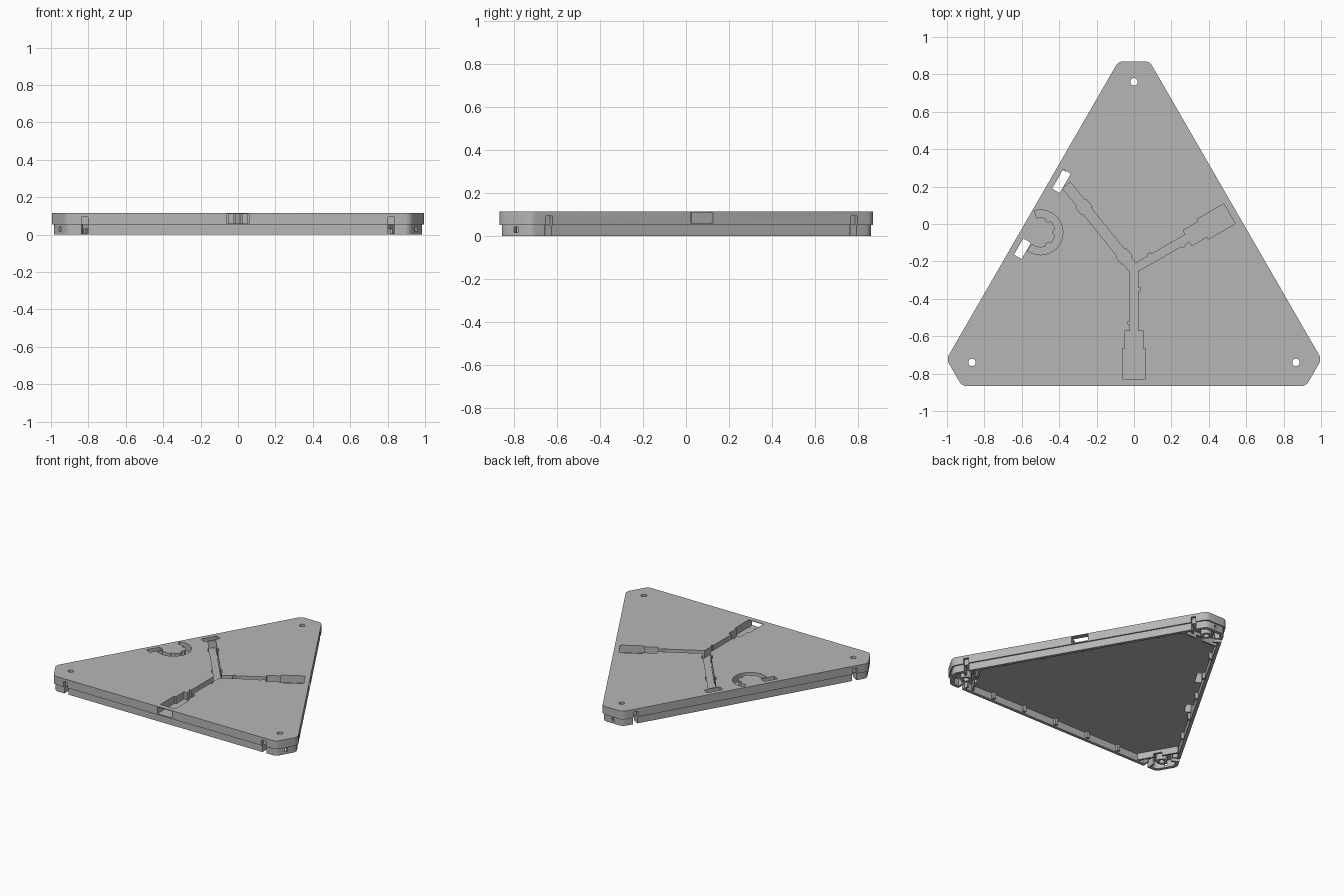
import bpy, bmesh, math
from mathutils import Matrix, Vector

cube = bpy.data.objects.get("Cube")
if cube:
    bpy.data.objects.remove(cube, do_unlink=True)

grey = bpy.data.materials.new("mid_grey")
grey.use_nodes = True
grey.diffuse_color = (0.47, 0.47, 0.47, 1)
grey.node_tree.nodes["Principled BSDF"].inputs["Base Color"].default_value = (0.47, 0.47, 0.47, 1)

HUB = Vector((0, -0.24, 0))      # centre of the triangle
FRONT, RIGHT, LEFT = -90, 30, 150    # outward directions of the long edges
EDGES = (FRONT, RIGHT, LEFT)
CORNERS = (-30, 90, 210)


def finish(name, bm):
    bmesh.ops.recalc_face_normals(bm, faces=bm.faces)
    mesh = bpy.data.meshes.new(name)
    bm.to_mesh(mesh)
    bm.free()
    mesh.materials.append(grey)
    obj = bpy.data.objects.new(name, mesh)
    bpy.context.collection.objects.link(obj)
    return obj


def prism(name, points, z0, z1, rounding=0):
    bm = bmesh.new()
    face = bm.faces.new([bm.verts.new((x, y, z0)) for x, y in points])
    up = bmesh.ops.extrude_face_region(bm, geom=[face])["geom"]
    bmesh.ops.translate(bm, vec=(0, 0, z1 - z0),
                        verts=[v for v in up if isinstance(v, bmesh.types.BMVert)])
    if rounding:
        sides = [e for e in bm.edges if abs(e.verts[0].co.z - e.verts[1].co.z) > 1e-4]
        bmesh.ops.bevel(bm, geom=sides, offset=rounding, segments=4,
                        profile=0.5, affect='EDGES')
    return finish(name, bm)


def triangle(name, edge, corner, z0, z1, rounding=0.025):
    """Triangle with cut-off corners, given edge and corner distances."""
    half = (edge - corner / 2) / math.cos(math.radians(30))
    points = []
    for angle in CORNERS:
        turn = Matrix.Rotation(math.radians(angle), 3, 'Z')
        for t in (-half, half):
            points.append((HUB + turn @ Vector((corner, t, 0))).xy)
    return prism(name, points, z0, z1, rounding)


def box(name, angle, d, t, z):
    """Box spanning d outward from the hub, t sideways and z upward."""
    turn = Matrix.Rotation(math.radians(angle), 3, 'Z')
    corners = [(d[0], t[0]), (d[1], t[0]), (d[1], t[1]), (d[0], t[1])]
    return prism(name, [(HUB + turn @ Vector((a, b, 0))).xy for a, b in corners], *z)


def cylinder(name, x, y, radius, z):
    steps = [math.tau * i / 24 for i in range(24)]
    return prism(name, [(x + radius * math.cos(a), y + radius * math.sin(a)) for a in steps], *z)


def cut(obj, cutter):
    mod = obj.modifiers.new("cut", 'BOOLEAN')
    mod.operation = 'DIFFERENCE'
    mod.solver = 'EXACT'
    mod.object = cutter
    bpy.context.view_layer.update()
    result = bpy.data.meshes.new_from_object(
        obj.evaluated_get(bpy.context.evaluated_depsgraph_get()))
    obj.modifiers.clear()
    obj.data = result
    bpy.data.objects.remove(cutter, do_unlink=True)


# Thick deck and thin inset skirt below it
deck = triangle("deck", 0.627, 1.11, 0.053, 0.115)
skirt = triangle("skirt", 0.617, 1.10, 0, 0.055)
cut(skirt, triangle("hollow", 0.594, 1.075, -0.1, 0.2, 0.02))

# Stepped channels to the front and right edges, with a port in the rim
GROOVE = (0.06, 0.2)
for angle in (FRONT, RIGHT):
    for half, start, end in ((0.022, -0.015, 0.34), (0.047, 0.33, 0.43), (0.061, 0.425, 0.59)):
        cut(deck, box("channel", angle, (start, end), (-half, half), GROOVE))
    for d, side in ((0.1, 1), (0.28, -1)):
        t = sorted((0, side * 0.032))
        cut(deck, box("channel_step", angle, (d, d + 0.018), t, GROOVE))
    cut(deck, box("port", angle, (0.58, 0.7), (-0.06, 0.06), (0.0605, 0.11)))

# Slanted channel towards the left edge
cut(deck, box("slanted_channel", 129, (-0.01, 0.575), (-0.027, 0.027), GROOVE))
for d in (0.06, 0.4):
    cut(deck, box("channel_step", 129, (d, d + 0.05), (-0.036, 0.036), GROOVE))

# Curved channel near the left edge
START, END, STEPS = -125, 105, 20
arc = [math.radians(START + (END - START) * i / STEPS) for i in range(STEPS + 1)]
ring = [(-0.5 + r * math.cos(a), -0.045 + r * math.sin(a))
        for r, angles in ((0.12, arc), (0.08, arc[::-1])) for a in angles]
cut(deck, prism("curved_channel", ring, *GROOVE))
for a in (-60, 0, 60):
    x, y = (0.082 * f(math.radians(a)) for f in (math.cos, math.sin))
    cut(deck, cylinder("curve_notch", x - 0.5, y - 0.045, 0.015, GROOVE))

# Drop holes at the ends of the left channels
for middle, half in ((-0.212, 0.06), (0.205, 0.05)):
    cut(deck, box("drop_hole", LEFT, (0.547, 0.594), (middle - half, middle + half), (-0.1, 0.2)))

# Clip slots near the corners of every long edge, and inner ribs
for angle in EDGES:
    for t in (-0.82, 0.82):
        for body, inner in ((deck, 0.605), (skirt, 0.57)):
            cut(body, box("clip_slot", angle, (inner, 0.7), (t - 0.017, t + 0.017), (-0.1, 0.095)))
        for side in (-0.025, 0.025):
            box("slot_guide", angle, (0.56, 0.6), (t + side - 0.007, t + side + 0.007), (0, 0.054))
    for t in (-0.55, -0.28, 0, 0.28, 0.55):
        box("inner_rib", angle, (0.575, 0.6), (t - 0.012, t + 0.012), (0.008, 0.054))

# Corner pin holes, latch windows, bored posts and cross walls
for angle in CORNERS:
    a = math.radians(angle)
    x, y = HUB.x + math.cos(a), HUB.y + math.sin(a)
    cut(deck, cylinder("pin_hole", x, y, 0.02, (-0.1, 0.2)))
    post = cylinder("corner_post", x, y, 0.038, (0.004, 0.054))
    cut(post, cylinder("bore", x, y, 0.02, (-0.1, 0.2)))
    cut(skirt, box("latch_window", angle, (1.05, 1.2), (-0.011, 0.011), (0.018, 0.042)))
    wall = box("corner_wall", angle, (0.92, 0.935), (-0.145, 0.145), (0.004, 0.054))
    cut(wall, box("wall_gap", angle, (0.8, 1), (-0.03, 0.03), (-0.1, 0.03)))

# Smooth the rounded parts while keeping edges crisp
bpy.ops.object.select_all(action='DESELECT')
for obj in bpy.context.scene.objects:
    if obj.type == 'MESH' and grey.name in obj.data.materials:
        obj.select_set(True)
bpy.context.view_layer.objects.active = deck
bpy.ops.object.shade_smooth_by_angle(angle=math.radians(30))
